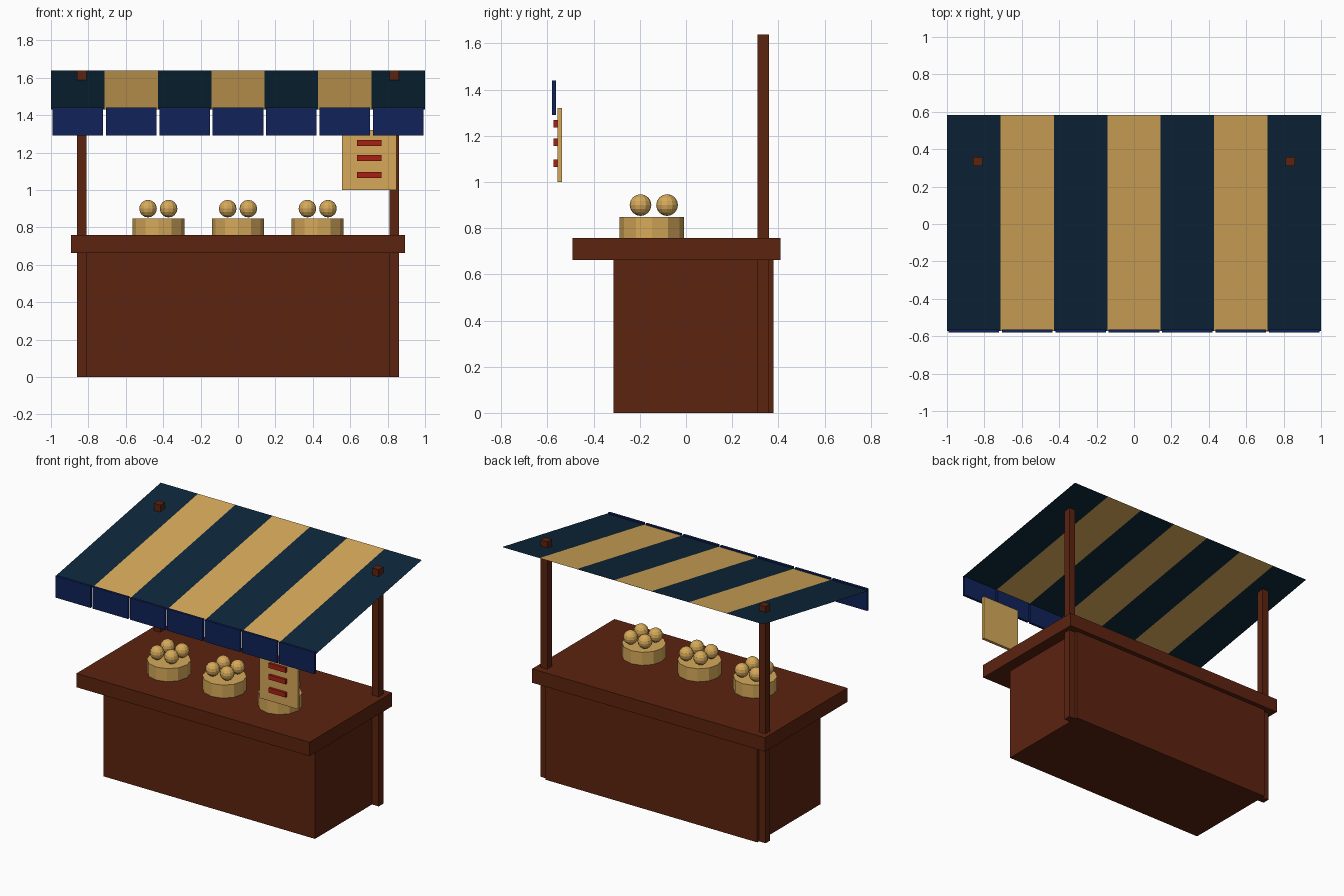
import bpy, bmesh
from mathutils import Matrix

if "Cube" in bpy.data.objects:
    bpy.data.objects.remove(bpy.data.objects["Cube"])


def mat(name, rgb):
    m = bpy.data.materials.new(name)
    m.diffuse_color = (*rgb, 1)
    m.use_nodes = True
    m.node_tree.nodes["Principled BSDF"].inputs["Base Color"].default_value = m.diffuse_color
    return m


WOOD = mat("dark_red_wood", (0.107, 0.017, 0.005))
GOLD = mat("golden_tan", (0.672, 0.397, 0.102))
NAVY = mat("dark_teal_navy", (0.004, 0.019, 0.041))
BLUE = mat("royal_navy", (0.005, 0.016, 0.098))
RED = mat("sign_red", (0.392, 0.0144, 0.007))


def finish(name, bm, *mats):
    me = bpy.data.meshes.new(name)
    bm.to_mesh(me)
    bm.free()
    for m in mats:
        me.materials.append(m)
    ob = bpy.data.objects.new(name, me)
    bpy.context.collection.objects.link(ob)
    return ob


def box(name, x, y, z, m):
    """Box from (min, max) ranges on each axis."""
    bm = bmesh.new()
    size = [r[1] - r[0] for r in (x, y, z)]
    mid = [(r[1] + r[0]) / 2 for r in (x, y, z)]
    bmesh.ops.create_cube(bm, size=1, matrix=Matrix.Translation(mid) @ Matrix.Diagonal((*size, 1)))
    return finish(name, bm, m)


# Counter body and top
box("counter_body", (-0.81, 0.81), (-0.315, 0.378), (0, 0.67), WOOD)
box("counter_top", (-0.892, 0.892), (-0.492, 0.41), (0.662, 0.758), WOOD)

# Rear posts, poking through the awning
for side, x in (("left", -0.836), ("right", 0.836)):
    box(side + "_post", (x - 0.025, x + 0.025), (0.309, 0.359), (0, 1.638), WOOD)

# Awning: one sloping sheet with seven alternating stripes
N = 7
W = 2 / N
bm = bmesh.new()
rows = [(bm.verts.new((-1 + i * W, -0.572, 1.43)),
         bm.verts.new((-1 + i * W, 0.583, 1.638))) for i in range(N + 1)]
for i in range(N):
    a, b = rows[i], rows[i + 1]
    f = bm.faces.new((a[0], b[0], b[1], a[1]))
    f.material_index = i % 2
finish("awning", bm, NAVY, GOLD)

# Valance flaps along the front edge
for i in range(N):
    c = -1 + (i + 0.5) * W
    box(f"valance_flap_{i + 1}", (c - 0.135, c + 0.135), (-0.581, -0.564), (1.29, 1.44), BLUE)

# Hanging price board with three red bars
box("sign_board", (0.556, 0.848), (-0.557, -0.536), (1.0, 1.32), GOLD)
for i, z in enumerate((1.081, 1.172, 1.252)):
    box(f"sign_bar_{i + 1}", (0.636, 0.766), (-0.574, -0.556), (z - 0.016, z + 0.016), RED)

# Three round trays, each with four fruits
for t, x in enumerate((-0.426, 0, 0.426)):
    bm = bmesh.new()
    bmesh.ops.create_cone(bm, cap_ends=True, segments=12, radius1=0.139, radius2=0.139,
                          depth=0.09, matrix=Matrix.Translation((x, -0.148, 0.803)))
    finish(f"tray_{t + 1}", bm, GOLD)
    bm = bmesh.new()
    for dx in (-0.055, 0.055):
        for y in (-0.197, -0.082):
            bmesh.ops.create_uvsphere(bm, u_segments=12, v_segments=8, radius=0.047,
                                      matrix=Matrix.Translation((x + dx, y, 0.9)))
    finish(f"fruits_{t + 1}", bm, GOLD)
